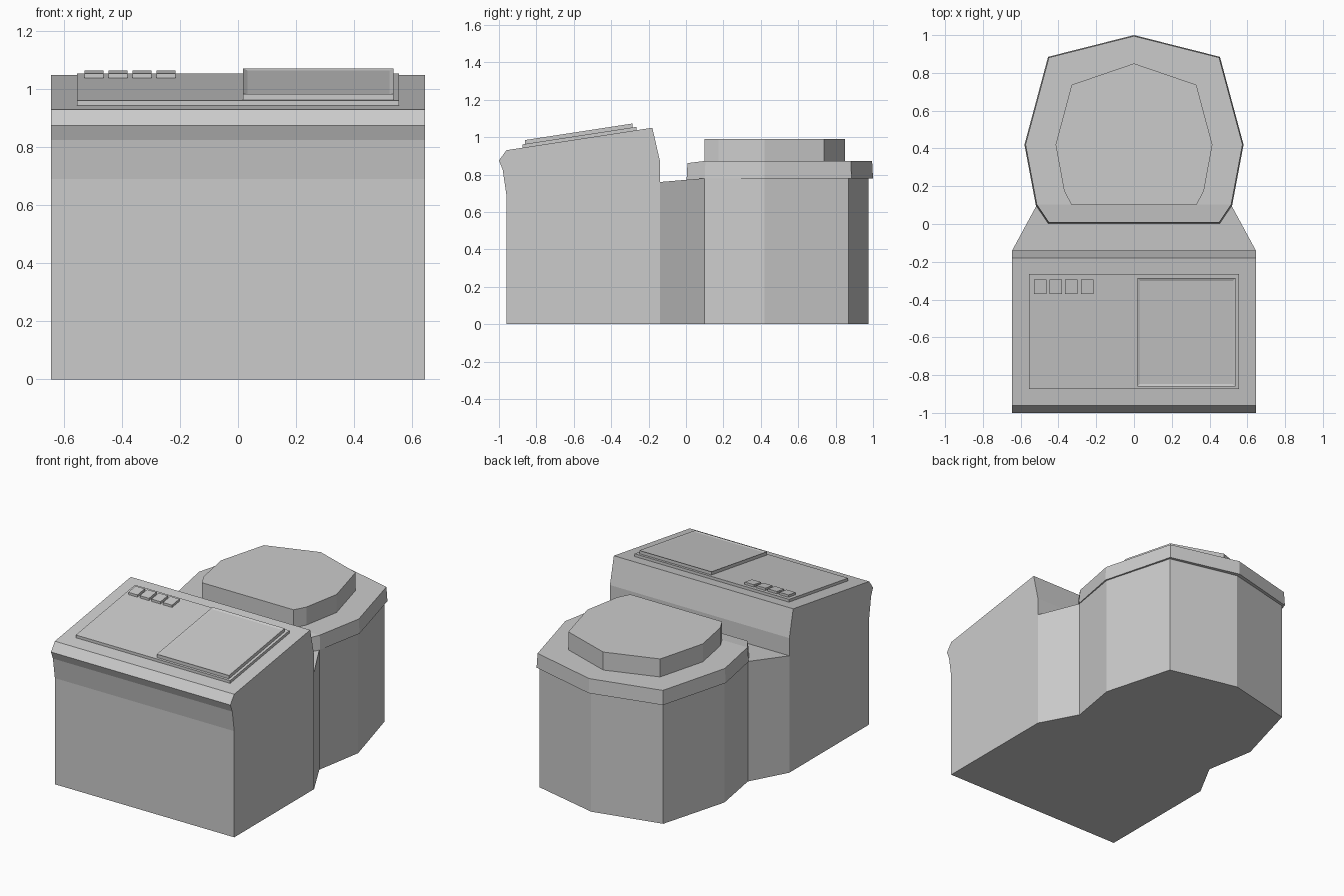
import bpy, bmesh
from mathutils import Vector

cube = bpy.data.objects.get("Cube")
if cube:
    bpy.data.objects.remove(cube, do_unlink=True)

grey = bpy.data.materials.new("plain grey")
grey.use_nodes = True
GREY = (0.6, 0.6, 0.6, 1)
grey.diffuse_color = GREY
grey.node_tree.nodes["Principled BSDF"].inputs["Base Color"].default_value = GREY


def finish(name, bm):
    bmesh.ops.recalc_face_normals(bm, faces=bm.faces)
    mesh = bpy.data.meshes.new(name)
    bm.to_mesh(mesh)
    bm.free()
    mesh.materials.append(grey)
    obj = bpy.data.objects.new(name, mesh)
    bpy.context.collection.objects.link(obj)
    return obj


def extrude(points, offset):
    """Solid made by sweeping a flat outline along an offset."""
    bm = bmesh.new()
    face = bm.faces.new([bm.verts.new(p) for p in points])
    result = bmesh.ops.extrude_face_region(bm, geom=[face], use_keep_orig=True)
    top = [v for v in result["geom"] if isinstance(v, bmesh.types.BMVert)]
    bmesh.ops.translate(bm, verts=top, vec=Vector(offset))
    return bm, top


def mirrored(half):
    """Complete a right-hand outline, skipping points on the centre line."""
    return half + [(-x, y) for x, y in reversed(half) if x > 0]


def prism(half, z0, z1):
    return extrude([(x, y, z0) for x, y in mirrored(half)], (0, 0, z1 - z0))


# Console cabinet with overhanging front lip and sloping top
W = 0.645
profile = [(-0.96, 0), (-0.96, 0.69), (-0.98, 0.825), (-1.0, 0.875),
           (-0.96, 0.93), (-0.18, 1.05), (-0.14, 0.875), (-0.14, 0)]
bm, _ = extrude([(-W, y, z) for y, z in profile], (2 * W, 0, 0))
finish("console_cabinet", bm)

# Tapered neck between cabinet and drum, its top rising slightly to the rear
bm, top = prism([(0.515, 0.1), (W, -0.14)], 0, 0.78)
for v in top:
    if v.co.y < 0:
        v.co.z = 0.76
finish("connecting_neck", bm)

# Faceted drum
bm, _ = prism([(0, 0.975), (0.445, 0.87), (0.57, 0.42), (0.515, 0.1)], 0, 0.79)
finish("drum_body", bm)

# Overhanging rim, its front edge dipping a little
bm, top = prism([(0, 1.0), (0.455, 0.885), (0.58, 0.42), (0.52, 0.1),
                 (0.455, 0.003)], 0.78, 0.873)
bmesh.ops.connect_verts(bm, verts=[v for v in bm.verts if abs(v.co.y - 0.1) < 0.001])
for v in bm.verts:
    if v.co.y < 0.05:
        v.co.z -= 0.012
for v in top:
    v.co.x *= 0.99
    v.co.y = 0.5 + (v.co.y - 0.5) * 0.99
finish("drum_rim", bm)

# Raised lid on the drum
bm, _ = prism([(0, 0.85), (0.33, 0.737), (0.415, 0.42), (0.37, 0.175),
               (0.33, 0.1)], 0.865, 0.99)
finish("drum_lid", bm)


# Control panel parts follow the sloping cabinet top
def slope(y):
    return 0.93 + (y + 0.96) * 0.12 / 0.78


def panel_slab(x0, x1, y0, y1, low, high):
    corners = [(x0, y0), (x1, y0), (x1, y1), (x0, y1)]
    return extrude([(x, y, slope(y) + low) for x, y in corners], (0, 0, high - low))


bm, _ = panel_slab(-0.555, 0.555, -0.873, -0.265, -0.005, 0.018)
finish("control_panel", bm)

# Screen with a thin frame around a shallow recess
bm, top = panel_slab(0.018, 0.537, -0.86, -0.287, 0.012, 0.039)
face = next(f for f in bm.faces if all(v in top for v in f.verts))
bmesh.ops.inset_region(bm, faces=[face], thickness=0.02)
bmesh.ops.translate(bm, verts=list(face.verts), vec=Vector((0, 0, -0.005)))
finish("screen", bm)

# Row of buttons
for i in range(4):
    x = -0.53 + i * 0.083
    bm, _ = panel_slab(x, x + 0.066, -0.37, -0.295, 0.012, 0.033)
    finish(f"button_{i + 1}", bm)
